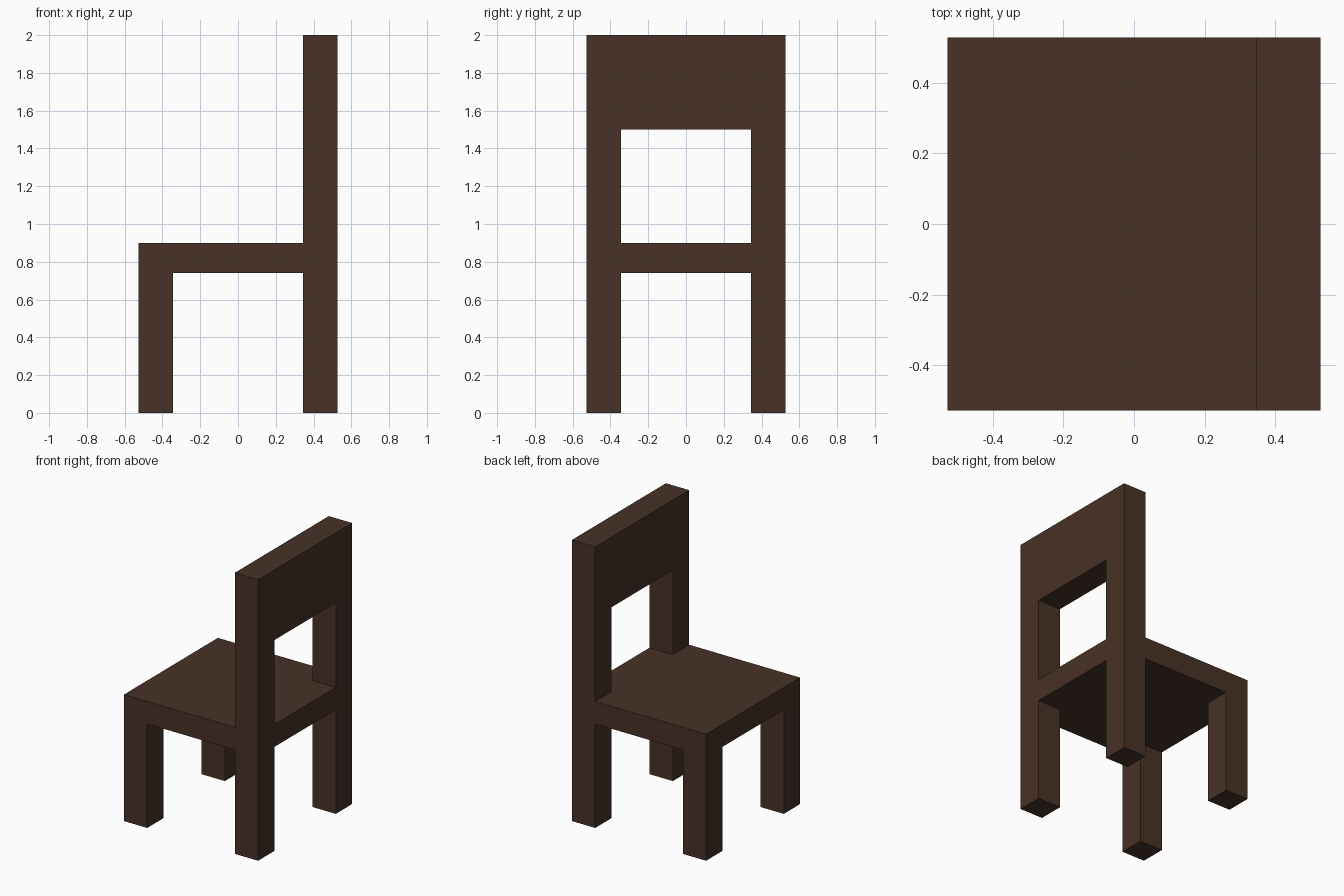
import bpy
import bmesh
from mathutils import Vector

if "Cube" in bpy.data.objects:
    bpy.data.objects.remove(bpy.data.objects["Cube"])

HALF = 0.528      # half the footprint
POST = 0.183      # leg and post thickness
SEAT_BOTTOM, SEAT_TOP = 0.74, 0.90
RAIL_BOTTOM, TOP = 1.50, 2.00
INNER = HALF - POST

wood = bpy.data.materials.new("dark_wood")
wood.diffuse_color = (0.065, 0.032, 0.020, 1.0)
wood.use_nodes = True
wood.node_tree.nodes["Principled BSDF"].inputs["Base Color"].default_value = wood.diffuse_color


def box(name, low, high):
    """Flat-faced box between two opposite corners."""
    low, high = Vector(low), Vector(high)
    bm = bmesh.new()
    bmesh.ops.create_cube(bm, size=1.0)
    bmesh.ops.scale(bm, vec=high - low, verts=bm.verts)
    mesh = bpy.data.meshes.new(name)
    bm.to_mesh(mesh)
    bm.free()
    mesh.materials.append(wood)
    obj = bpy.data.objects.new(name, mesh)
    obj.location = (low + high) / 2
    bpy.context.collection.objects.link(obj)
    return obj


# Seat slab
box("seat", (-HALF, -HALF, SEAT_BOTTOM), (HALF, HALF, SEAT_TOP))

# Legs and back posts, one set on each side
for side, y in (("right", -HALF), ("left", INNER)):
    box(f"front_leg_{side}", (-HALF, y, 0), (-INNER, y + POST, SEAT_BOTTOM))
    box(f"rear_leg_{side}", (INNER, y, 0), (HALF, y + POST, SEAT_BOTTOM))
    box(f"back_post_{side}", (INNER, y, SEAT_TOP), (HALF, y + POST, RAIL_BOTTOM))

# Wide backrest across the posts
box("backrest", (INNER, -HALF, RAIL_BOTTOM), (HALF, HALF, TOP))
